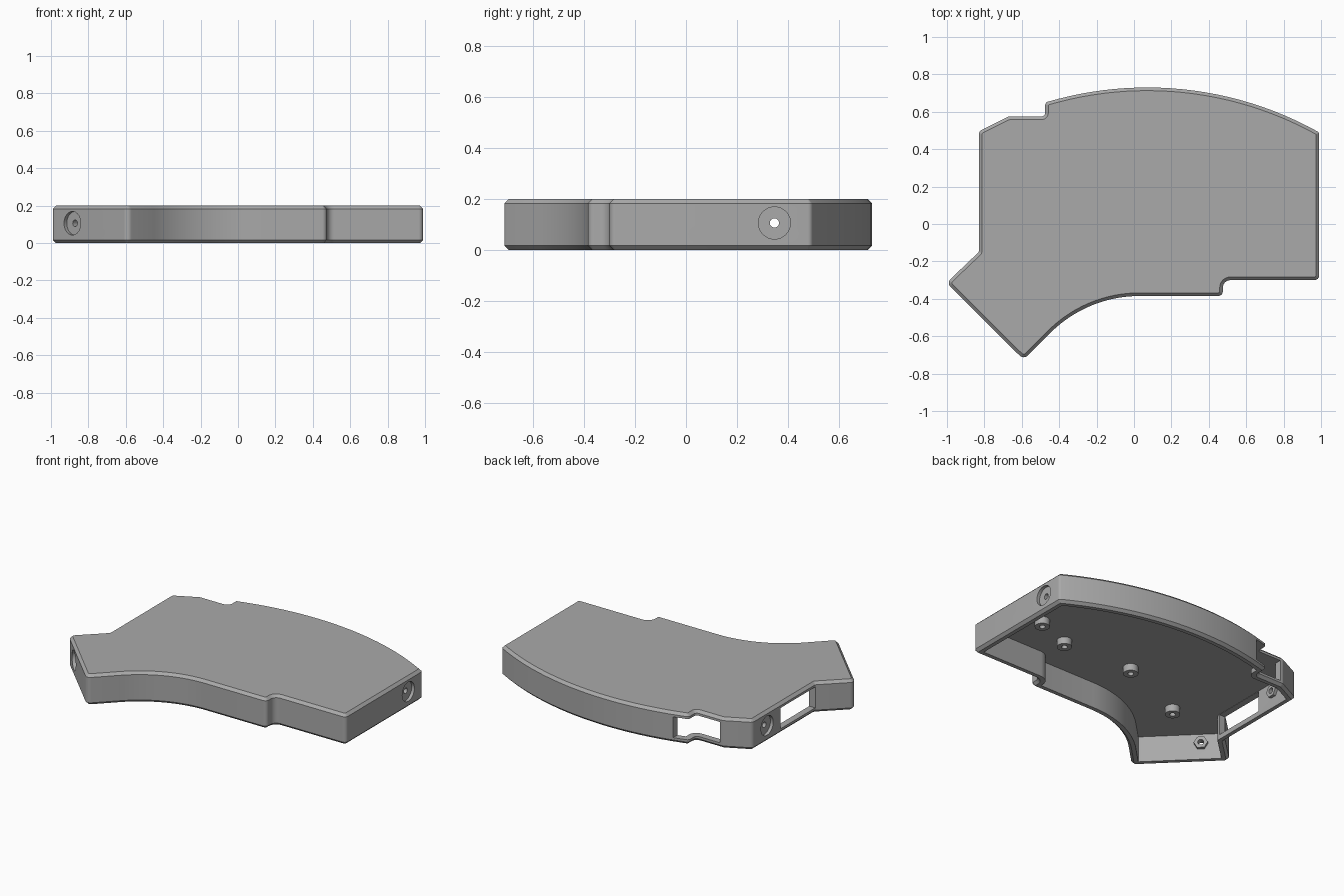
import bpy, bmesh, math
from mathutils import Vector, Matrix

cube = bpy.data.objects.get("Cube")
if cube:
    bpy.data.objects.remove(cube)

HEIGHT, CEILING, WALL, BEVEL = 0.2, 0.17, 0.043, 0.017
HOLE_Z = 0.106

grey = bpy.data.materials.new("plain_grey")
grey.use_nodes = True
grey.diffuse_color = (0.4, 0.4, 0.4, 1)
grey.node_tree.nodes["Principled BSDF"].inputs["Base Color"].default_value = (0.4, 0.4, 0.4, 1)


def make_object(name, bm):
    bmesh.ops.recalc_face_normals(bm, faces=bm.faces)
    mesh = bpy.data.meshes.new(name)
    bm.to_mesh(mesh)
    bm.free()
    mesh.materials.append(grey)
    obj = bpy.data.objects.new(name, mesh)
    bpy.context.collection.objects.link(obj)
    return obj


def loft(rings, closed=False):
    """Skin equal rings of points; cap both ends, or join the last to the first."""
    bm = bmesh.new()
    rows = [[bm.verts.new(p) for p in ring] for ring in rings]
    pairs = list(zip(rows, rows[1:])) + ([(rows[-1], rows[0])] if closed else [])
    for a, b in pairs:
        for i in range(len(a)):
            j = (i + 1) % len(a)
            bm.faces.new((a[i], a[j], b[j], b[i]))
    if not closed:
        bm.faces.new(rows[0])
        bm.faces.new(rows[-1])
    return bm


# Outline corners, counter-clockwise: x, y, fillet radius
corners = [(-0.59, -0.725, 0.03), (-0.25, -0.385, 0.676), (0.475, -0.385, 0.025),
           (0.475, -0.3, 0.04), (0.99, -0.3, 0.025), (0.99, 0.49, 0.02)]
ARC_R, ARC_X, ARC_TOP = 1.883, 0.07, 0.73
for k in range(1, 24):
    x = 0.99 - k * 1.46 / 24
    corners.append((x, ARC_TOP - ARC_R + math.sqrt(ARC_R ** 2 - (x - ARC_X) ** 2), 0))
corners += [(-0.475, 0.65, 0.02), (-0.475, 0.575, 0.02), (-0.67, 0.575, 0.03),
            (-0.83, 0.495, 0.03), (-0.83, -0.15, 0.01), (-1.003, -0.315, 0.03)]


def outline(inset, z):
    """Offset the corners inward, then round each one."""
    pts = [Vector(c[:2]) for c in corners]
    n = len(pts)
    moved, turns = [], []
    for i, p in enumerate(pts):
        d0 = (p - pts[i - 1]).normalized()
        d1 = (pts[(i + 1) % n] - p).normalized()
        n0, n1 = Vector((-d0.y, d0.x)), Vector((-d1.y, d1.x))
        moved.append(p + (n0 + n1) * inset / (1 + n0.dot(n1)))
        turns.append(d0.cross(d1))
    ring = []
    for i, p in enumerate(moved):
        r = corners[i][2]
        if r == 0:
            ring.append((p.x, p.y, z))
            continue
        r = max(r - inset, 0.004) if turns[i] > 0 else r + min(inset, 0.03)
        u = (moved[i - 1] - p).normalized()
        v = (moved[(i + 1) % n] - p).normalized()
        half = u.angle(v) / 2
        centre = p + (u + v).normalized() * r / math.sin(half)
        a = p + u * r / math.tan(half) - centre
        b = p + v * r / math.tan(half) - centre
        steps = 24 if r > 0.5 else 6
        sweep = a.angle_signed(b)
        for k in range(steps + 1):
            q = centre + Matrix.Rotation(-sweep * k / steps, 2) @ a
            ring.append((q.x, q.y, z))
    return ring


def circle(origin, axis, radius, distance, sides=32):
    turn = Vector(axis).to_track_quat('Z', 'Y')
    return [Vector(origin) + turn @ Vector((radius * math.cos(a), radius * math.sin(a), distance))
            for a in (2 * math.pi * k / sides for k in range(sides))]


def cut(target, bm):
    cutter = make_object("cutter", bm)
    cutter.hide_render = True
    mod = target.modifiers.new("cut", 'BOOLEAN')
    mod.operation, mod.solver, mod.object = 'DIFFERENCE', 'EXACT', cutter
    bpy.context.view_layer.objects.active = target
    bpy.ops.object.modifier_apply(modifier=mod.name)
    bpy.data.objects.remove(cutter)


def box(x0, x1, y0, y1, z0, z1):
    return loft([[(x0, y0, z), (x1, y0, z), (x1, y1, z), (x0, y1, z)] for z in (z0, z1)])


# Hollow shell, open underneath
shell = make_object("shell", loft([
    outline(WALL, CEILING), outline(WALL, 0), outline(BEVEL, 0), outline(0, BEVEL),
    outline(0, HEIGHT - BEVEL), outline(BEVEL, HEIGHT)]))

# Wall openings at the back notch and on the right side
cut(shell, box(-0.65, -0.38, 0.45, 0.8, 0.032, CEILING - 0.002))
cut(shell, box(-0.95, -0.76, -0.15, 0.21, 0.032, CEILING - 0.002))

# Round recesses with screw holes: point on the outer wall, inward direction
s = math.sqrt(0.5)
ports = {"left": ((0.99, 0.347, HOLE_Z), (-1, 0, 0)),
         "right": ((-0.83, 0.347, HOLE_Z), (1, 0, 0)),
         "tip": ((-0.885, -0.431, HOLE_Z), (s, s, 0))}
parts = [shell]
for side, (point, axis) in ports.items():
    cut(shell, loft([circle(point, axis, 0.063, d) for d in (-0.03, 0.02)]))
    cut(shell, loft([circle(point, axis, 0.018, d) for d in (-0.03, 0.1)]))
    # Hexagonal nut inside the wall, made with flat sides around a round bore
    nut = loft([circle(point, axis, r, d, 6) for r, d in
                ((0.042, WALL - 0.002), (0.042, WALL + 0.02))])
    nut_obj = make_object(side + "_nut", nut)
    cut(nut_obj, loft([circle(point, axis, 0.018, d) for d in (0, 0.1)]))
    parts.append(nut_obj)

# Standoffs hanging from the ceiling
for i, (x, y) in enumerate([(0.735, 0.03), (0.48, -0.07), (-0.025, -0.06), (-0.525, -0.27)]):
    o = (x, y, CEILING)
    parts.append(make_object("standoff_%d" % (i + 1), loft([
        circle(o, (0, 0, -1), r, d) for r, d in
        ((0.018, -0.002), (0.045, -0.002), (0.045, 0.045), (0.018, 0.045))], closed=True)))

# Smooth the curved walls, keep edges crisp
for obj in bpy.context.view_layer.objects:
    obj.select_set(obj in parts)
bpy.context.view_layer.objects.active = shell
bpy.ops.object.shade_smooth_by_angle(angle=math.radians(30))
